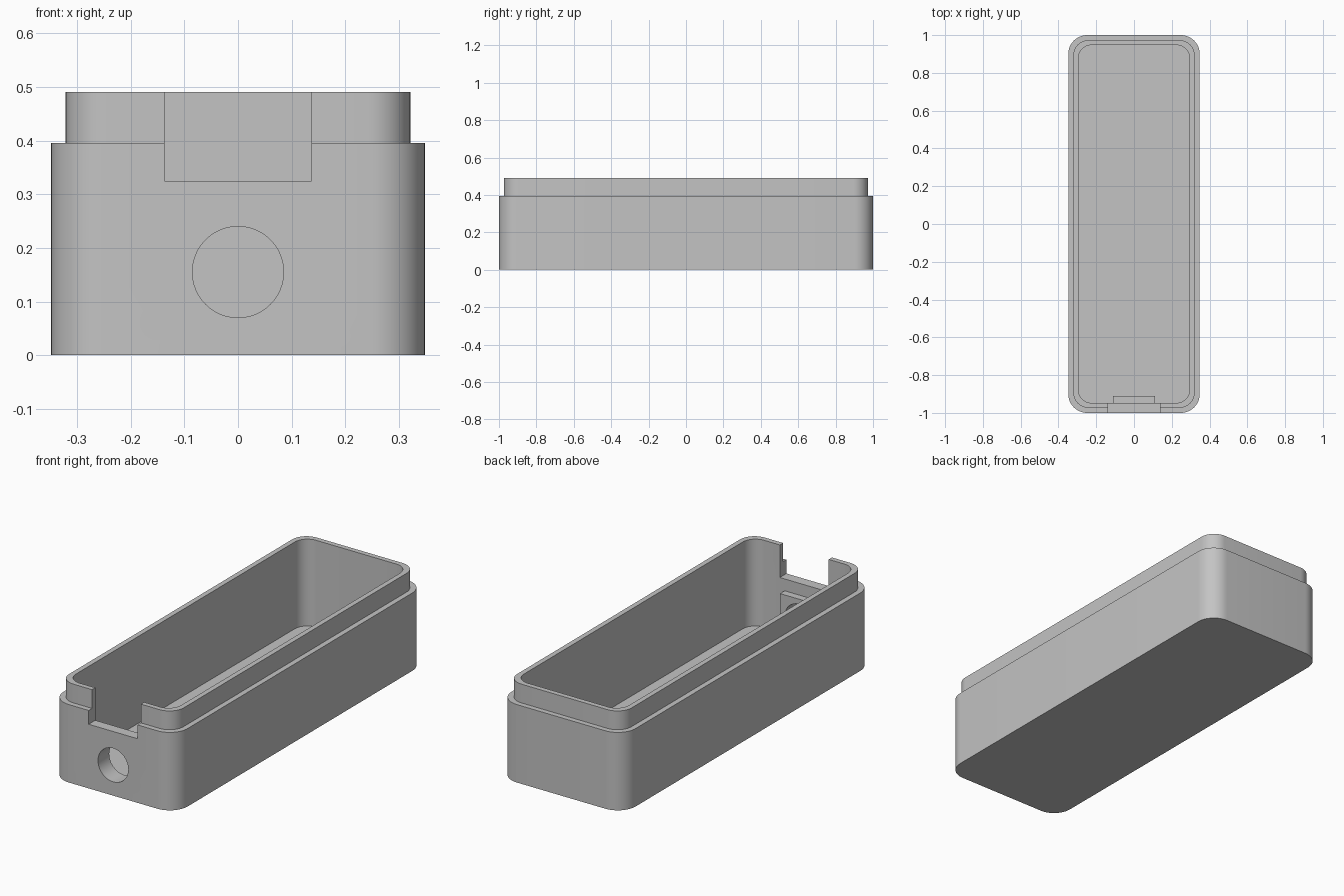
import bpy
import bmesh
import math
from mathutils import Matrix, Vector

default = bpy.data.objects.get("Cube")
if default:
    bpy.data.objects.remove(default, do_unlink=True)

grey = bpy.data.materials.new("Plain grey")
grey.use_nodes = True
grey.diffuse_color = (0.55, 0.55, 0.55, 1)
grey.node_tree.nodes["Principled BSDF"].inputs["Base Color"].default_value = grey.diffuse_color

FLOOR, LEDGE, RIM = 0.05, 0.395, 0.49


def make_object(name, bm):
    bmesh.ops.recalc_face_normals(bm, faces=bm.faces)
    mesh = bpy.data.meshes.new(name)
    bm.to_mesh(mesh)
    bm.free()
    mesh.materials.append(grey)
    obj = bpy.data.objects.new(name, mesh)
    bpy.context.collection.objects.link(obj)
    return obj


def rounded_ring(bm, half_x, half_y, radius, z, steps=12):
    ring = []
    for quarter, (sx, sy) in enumerate([(1, 1), (-1, 1), (-1, -1), (1, -1)]):
        for i in range(steps + 1):
            a = (quarter + i / steps) * math.pi / 2
            ring.append(bm.verts.new((sx * (half_x - radius) + radius * math.cos(a),
                                      sy * (half_y - radius) + radius * math.sin(a), z)))
    return ring


def box(name, low, high):
    low, high = Vector(low), Vector(high)
    bm = bmesh.new()
    bmesh.ops.create_cube(bm, size=1, matrix=Matrix.Translation((low + high) / 2)
                          @ Matrix.Diagonal((*(high - low), 1)))
    return make_object(name, bm)


def combine(target, tool, operation):
    bpy.context.view_layer.objects.active = target
    mod = target.modifiers.new(operation.lower(), "BOOLEAN")
    mod.operation = operation
    mod.solver = "EXACT"
    mod.object = tool
    bpy.ops.object.modifier_apply(modifier=mod.name)
    bpy.data.objects.remove(tool, do_unlink=True)


# Open tray: outer wall, stepped lip and cavity as stacked rounded sections
outer, lip, inner = (0.348, 1.0, 0.1), (0.321, 0.973, 0.08), (0.295, 0.947, 0.07)
bm = bmesh.new()
rings = [rounded_ring(bm, *size, z) for size, z in [
    (outer, 0), (outer, LEDGE), (lip, LEDGE), (lip, RIM), (inner, RIM), (inner, FLOOR)]]
for a, b in zip(rings, rings[1:]):
    for i in range(len(a)):
        j = (i + 1) % len(a)
        bm.faces.new((a[i], a[j], b[j], b[i]))
bm.faces.new(rings[0])
bm.faces.new(rings[-1])
tray = make_object("case_tray", bm)

# Pad behind the port, then the rim notch and the round port
combine(tray, box("port_pad", (-0.11, -0.97, 0.03), (0.11, -0.91, 0.265)), "UNION")
combine(tray, box("notch_cutter", (-0.137, -1.1, 0.325), (0.137, -0.92, 0.6)), "DIFFERENCE")

bm = bmesh.new()
bmesh.ops.create_cone(bm, cap_ends=True, segments=48, radius1=0.085, radius2=0.085, depth=0.3,
                      matrix=Matrix.Translation((0, -0.95, 0.155))
                      @ Matrix.Rotation(math.pi / 2, 4, "X"))
combine(tray, make_object("port_cutter", bm), "DIFFERENCE")

# Smooth corners with crisp edges
bpy.ops.object.select_all(action="DESELECT")
tray.select_set(True)
bpy.context.view_layer.objects.active = tray
bpy.ops.object.shade_smooth_by_angle(angle=math.radians(30))
